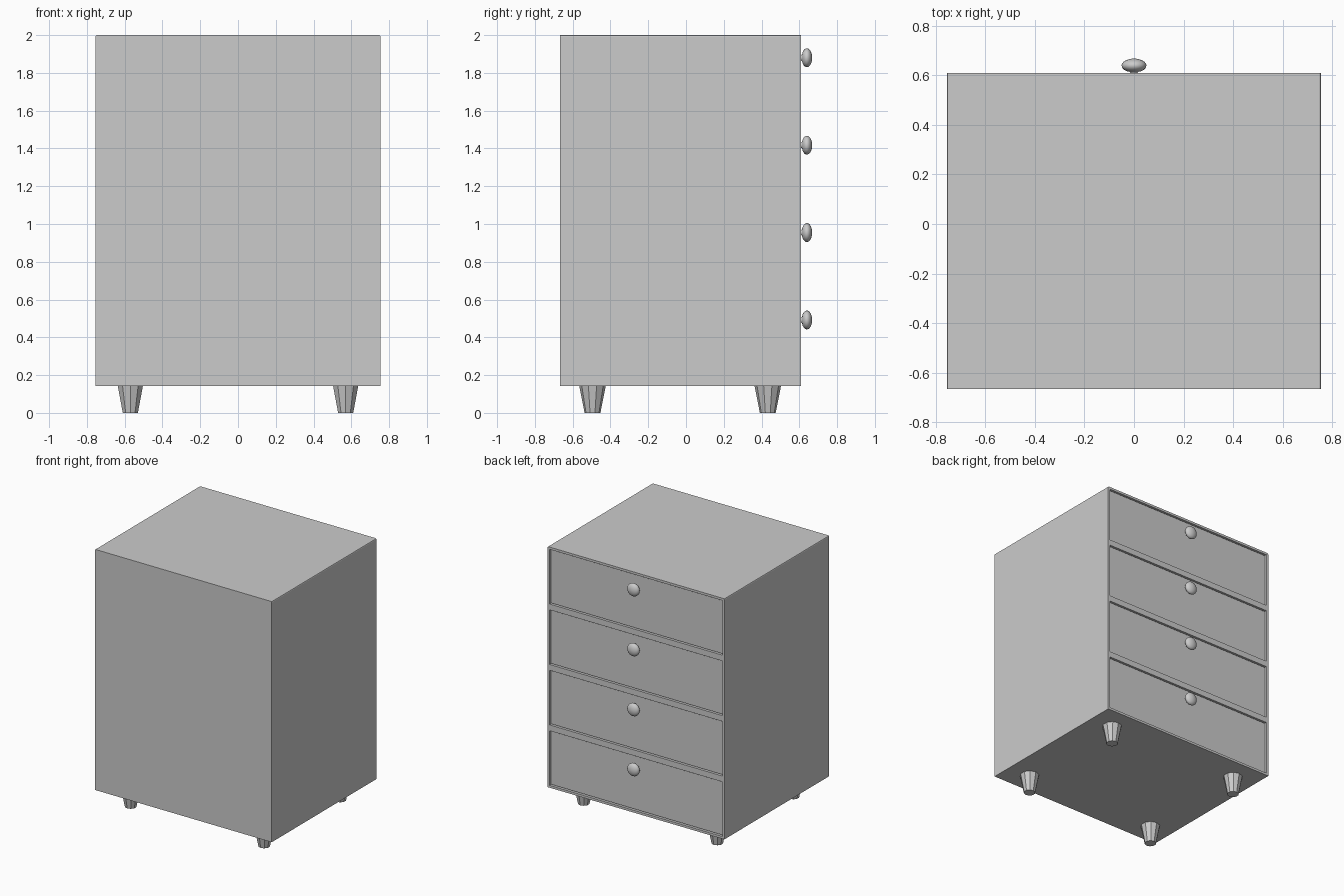
import bpy, bmesh, math
from mathutils import Matrix, Vector

if "Cube" in bpy.data.objects:
    bpy.data.objects.remove(bpy.data.objects["Cube"])

W, Y0, Y1, Z0, Z1 = 0.755, -0.667, 0.61, 0.143, 2.0   # case half width, back panel, drawer side, bottom, top
T = 0.018                                            # panel thickness
RAIL = 0.045
OPEN = (Z1 - Z0 - 2 * T - 3 * RAIL) / 4              # drawer opening height
GAP, RECESS = 0.006, 0.01


def finish(bm, name):
    bmesh.ops.recalc_face_normals(bm, faces=bm.faces)
    me = bpy.data.meshes.new(name)
    bm.to_mesh(me)
    bm.free()
    ob = bpy.data.objects.new(name, me)
    bpy.context.collection.objects.link(ob)
    return ob


def add_box(bm, lo, hi):
    lo, hi = Vector(lo), Vector(hi)
    m = Matrix.Translation((lo + hi) / 2) @ Matrix.Diagonal((*(hi - lo), 1))
    return bmesh.ops.create_cube(bm, size=1, matrix=m)["verts"]


# Case: open box with eased top side edges, thickened inwards
bm = bmesh.new()
add_box(bm, (-W, Y0, Z0), (W, Y1, Z1))
bm.normal_update()
bmesh.ops.delete(bm, geom=[f for f in bm.faces if f.normal.y > 0.9], context='FACES_ONLY')
edges = [e for e in bm.edges
         if all(v.co.z > Z1 - 0.01 for v in e.verts)
         and abs(e.verts[0].co.x - e.verts[1].co.x) < 0.01]
bmesh.ops.bevel(bm, geom=edges, offset=0.008, segments=2, profile=0.5, affect='EDGES')
# keep normals outward (recalc may flip an open shell)
me = bpy.data.meshes.new("case")
bm.to_mesh(me)
bm.free()
case = bpy.data.objects.new("case", me)
bpy.context.collection.objects.link(case)
sol = case.modifiers.new("thickness", 'SOLIDIFY')
sol.thickness = T
sol.offset = -1
sol.use_even_offset = True

# Drawers, knobs and the rails between them
KNOB = [(0, 0.014), (0.010, 0.014), (0.015, 0.018)]
KNOB += [(0.040 - 0.028 * math.cos(a), 0.050 * math.sin(a))
         for a in [math.radians(d) for d in range(35, 181, 15)]]
KNOB.append((0.068, 0))


def make_knob(name, z):
    bm = bmesh.new()
    vs = [bm.verts.new((r, y, 0)) for y, r in KNOB]
    es = [bm.edges.new(p) for p in zip(vs, vs[1:])]
    bmesh.ops.spin(bm, geom=vs + es, cent=(0, 0, 0), axis=(0, 1, 0),
                   angle=math.tau, steps=20, use_duplicate=False)
    bmesh.ops.remove_doubles(bm, verts=bm.verts, dist=1e-4)
    ob = finish(bm, name)
    ob.location = (0, Y1 - RECESS, z)
    for p in ob.data.polygons:
        p.use_smooth = True


for i in range(4):
    top = Z1 - T - i * (OPEN + RAIL)
    bot = top - OPEN
    x, front = W - T - GAP, Y1 - RECESS
    zl, zh = bot + GAP, top - GAP
    bm = bmesh.new()
    add_box(bm, (-x, front - 0.03, zl), (x, front, zh))                  # face
    back = Y0 + T + 0.02
    add_box(bm, (-x, back, zl), (x, front - 0.03, zl + 0.02))            # floor
    add_box(bm, (-x, back, zl + 0.02), (x, back + 0.02, zh))             # rear wall
    for s in (-1, 1):                                                    # side walls
        a, b = sorted((s * x, s * (x - 0.02)))
        add_box(bm, (a, back + 0.02, zl + 0.02), (b, front - 0.03, zh))
    finish(bm, f"drawer_{i + 1}")
    make_knob(f"knob_{i + 1}", 1.88 - i * 0.4627)
    if i < 3:
        bm = bmesh.new()
        add_box(bm, (-W + T, Y0 + T, bot - RAIL), (W - T, Y1, bot))
        finish(bm, f"rail_{i + 1}")

# Ten-sided tapered feet
for row, y in (("front", -0.495), ("back", 0.433)):
    for side, x in (("left", -0.57), ("right", 0.57)):
        bm = bmesh.new()
        bmesh.ops.create_cone(bm, cap_ends=True, segments=10, radius1=0.042, radius2=0.07,
                              depth=Z0, matrix=Matrix.Translation((x, y, Z0 / 2)))
        finish(bm, f"{row}_{side}_foot")
